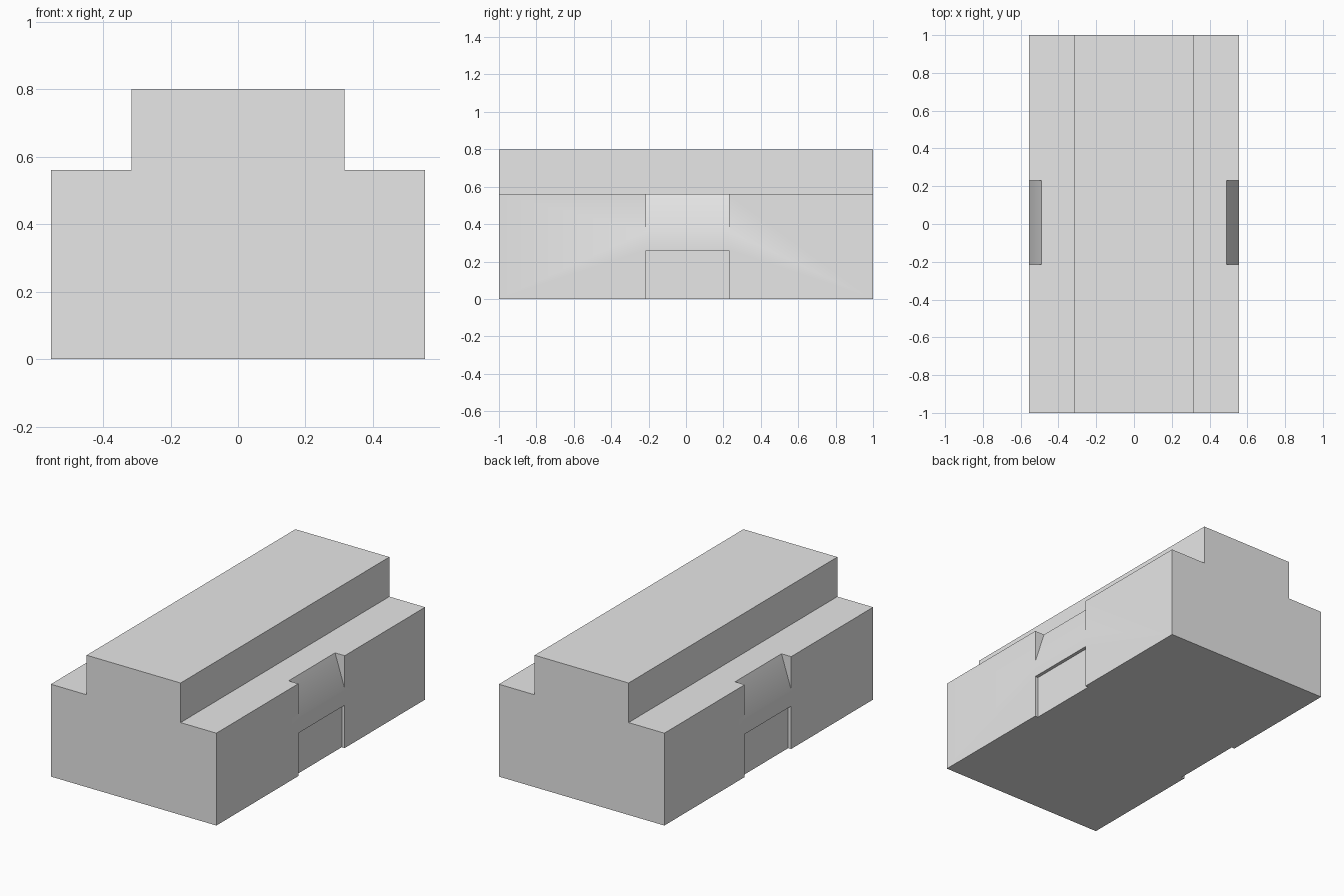
import bpy
import bmesh
import math

cube = bpy.data.objects.get("Cube")
if cube:
    bpy.data.objects.remove(cube, do_unlink=True)

grey = bpy.data.materials.new("plain grey")
grey.use_nodes = True
grey.diffuse_color = (0.8, 0.8, 0.8, 1)
grey.node_tree.nodes["Principled BSDF"].inputs["Base Color"].default_value = (0.8, 0.8, 0.8, 1)


def prism(name, profile, y0, y1):
    """Extrude an (x, z) profile from y0 to y1."""
    bm = bmesh.new()
    face = bm.faces.new([bm.verts.new((x, y0, z)) for x, z in profile])
    ext = bmesh.ops.extrude_face_region(bm, geom=[face])
    moved = [g for g in ext["geom"] if isinstance(g, bmesh.types.BMVert)]
    bmesh.ops.translate(bm, verts=moved, vec=(0, y1 - y0, 0))
    bmesh.ops.recalc_face_normals(bm, faces=bm.faces)
    mesh = bpy.data.meshes.new(name)
    bm.to_mesh(mesh)
    bm.free()
    mesh.materials.append(grey)
    obj = bpy.data.objects.new(name, mesh)
    bpy.context.scene.collection.objects.link(obj)
    return obj


# Stepped block: wide base with a narrower raised top
W, STEP, SHOULDER, TOP = 0.555, 0.315, 0.56, 0.8
half = [(W, 0), (W, SHOULDER), (STEP, SHOULDER), (STEP, TOP)]
body = prism("stepped_block", half + [(-x, z) for x, z in reversed(half)], -1, 1)

# Sloped finger notch and shallow lower recess, on both sides
slope = [(0.4575, 0.66), (0.571, 0.31), (0.571, 0.66)]
recess = [(0.535, -0.1), (0.6, -0.1), (0.6, 0.26), (0.535, 0.26)]
cutters = []
for side in (1, -1):
    for name, shape in (("notch_cutter", slope), ("recess_cutter", recess)):
        cutter = prism(name, [(side * x, z) for x, z in shape], -0.215, 0.23)
        cutter.hide_render = True
        cutters.append(cutter)
        cut = body.modifiers.new(name, "BOOLEAN")
        cut.operation = "DIFFERENCE"
        cut.solver = "EXACT"
        cut.object = cutter

bpy.ops.object.select_all(action="DESELECT")
bpy.context.view_layer.objects.active = body
body.select_set(True)
for mod in list(body.modifiers):
    bpy.ops.object.modifier_apply(modifier=mod.name)
for cutter in cutters:
    bpy.data.objects.remove(cutter, do_unlink=True)

# Soft blend where the slope meets the side
bpy.ops.object.shade_smooth_by_angle(angle=math.radians(30))
